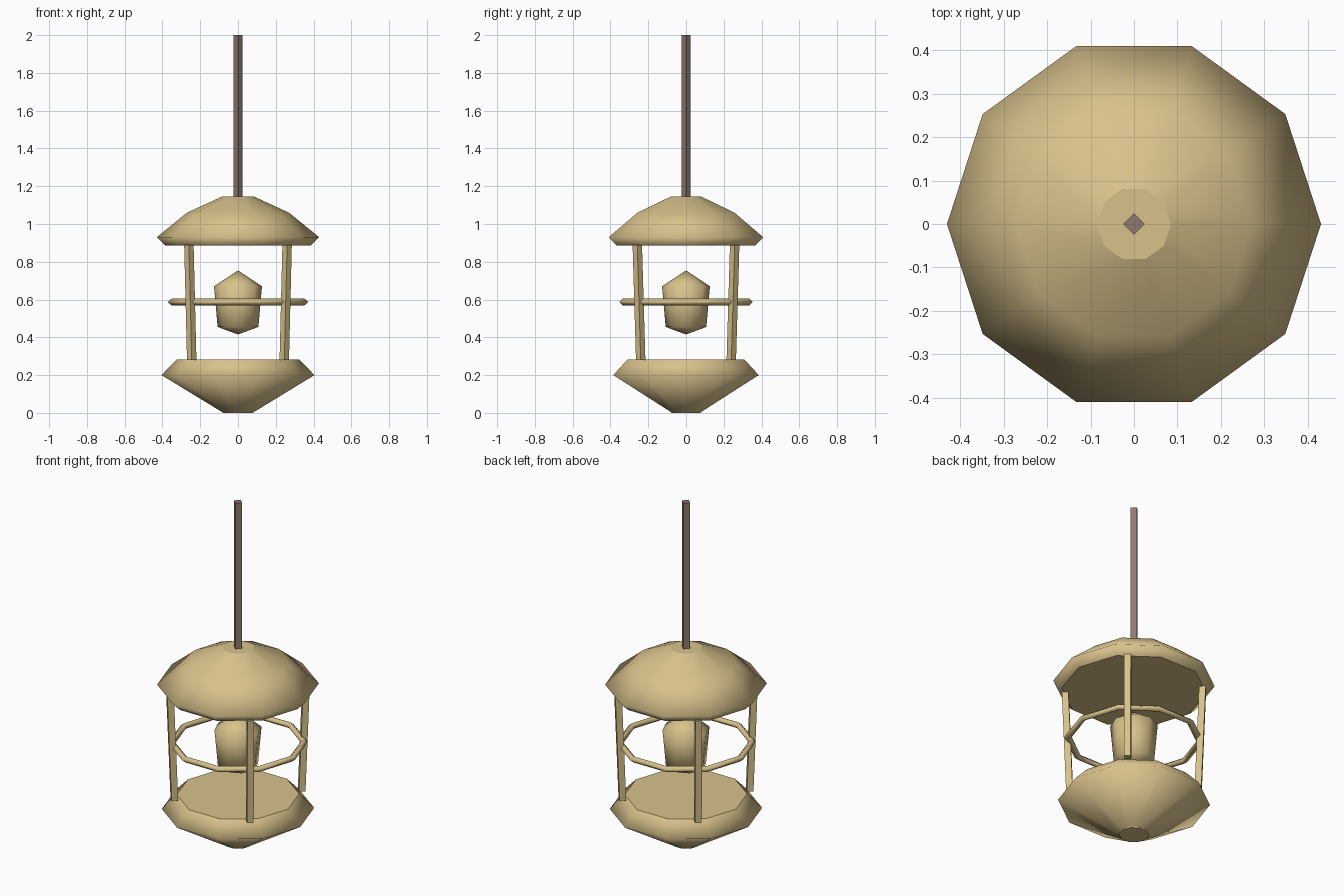
import bpy, bmesh, math
from mathutils import Vector

if "Cube" in bpy.data.objects:
    bpy.data.objects.remove(bpy.data.objects["Cube"])


def material(name, rgb):
    m = bpy.data.materials.new(name)
    m.diffuse_color = (*rgb, 1.0)
    m.use_nodes = True
    m.node_tree.nodes["Principled BSDF"].inputs["Base Color"].default_value = m.diffuse_color
    return m


TAN = material("warm_tan", (0.69, 0.54, 0.26))
BROWN = material("dull_brown", (0.28, 0.195, 0.162))


def finish(name, bm, mat, smooth=True):
    """Store the mesh; flat end discs keep sharp rims."""
    bmesh.ops.recalc_face_normals(bm, faces=bm.faces)
    for f in bm.faces:
        f.smooth = smooth and len(f.verts) <= 4
    for e in bm.edges:
        e.smooth = not any(len(f.verts) > 4 for f in e.link_faces)
    me = bpy.data.meshes.new(name)
    bm.to_mesh(me)
    bm.free()
    me.materials.append(mat)
    ob = bpy.data.objects.new(name, me)
    bpy.context.collection.objects.link(ob)
    return ob


def lathe(name, profile, sides, mat, smooth=True, closed=False):
    """Turn (radius, height) points about z; radius 0 makes a tip."""
    bm = bmesh.new()
    rings = []
    for r, z in profile:
        n = sides if r > 0 else 1
        rings.append([bm.verts.new((r * math.cos(math.tau * i / sides),
                                    r * math.sin(math.tau * i / sides), z))
                      for i in range(n)])
    pairs = list(zip(rings, rings[1:]))
    if closed:
        pairs.append((rings[-1], rings[0]))
    for a, b in pairs:
        for i in range(sides):
            j = (i + 1) % sides
            quad = [a[i % len(a)], a[j % len(a)], b[j % len(b)], b[i % len(b)]]
            bm.faces.new(list(dict.fromkeys(quad)))
    if not closed:
        for ring in (rings[0], rings[-1]):
            if len(ring) > 1:
                bm.faces.new(ring)
    return finish(name, bm, mat, smooth)


def post(name, bottom, top, radius, mat):
    """Slightly leaning square post, corners on the axes."""
    bm = bmesh.new()
    ends = []
    for p in (bottom, top):
        ends.append([bm.verts.new(Vector(p) + Vector((radius * math.cos(i * math.pi / 2),
                                                      radius * math.sin(i * math.pi / 2), 0)))
                     for i in range(4)])
    for i in range(4):
        j = (i + 1) % 4
        bm.faces.new((ends[0][i], ends[0][j], ends[1][j], ends[1][i]))
    for ring in ends:
        bm.faces.new(ring)
    return finish(name, bm, mat, smooth=False)


# Domed roof and bowl-shaped base
lathe("roof", [(0.385, 0.885), (0.43, 0.93), (0.27, 1.06), (0.085, 1.145)], 10, TAN)
lathe("base", [(0.085, 0.005), (0.405, 0.2), (0.325, 0.283)], 10, TAN)

# Guard ring with a diamond section
lathe("guard_ring", [(0.372, 0.587), (0.352, 0.605), (0.332, 0.587), (0.352, 0.569)],
      10, TAN, closed=True)

# Central bulb, pointed at both ends
lathe("bulb", [(0, 0.415), (0.108, 0.455), (0.127, 0.67), (0, 0.755)], 8, TAN)

# Four posts on the diagonals
for sx, xn in ((-1, "left"), (1, "right")):
    for sy, yn in ((-1, "front"), (1, "back")):
        post(f"post_{yn}_{xn}", (sx * 0.245, sy * 0.24, 0.28),
             (sx * 0.26, sy * 0.258, 0.89), 0.025, TAN)

# Hanging rod
post("hanging_rod", (0, 0, 1.12), (0, 0, 2.0), 0.025, BROWN)
# Small foot disc closes the base on the floor
lathe("base_foot", [(0.08, 0.0), (0.085, 0.006)], 10, TAN)
